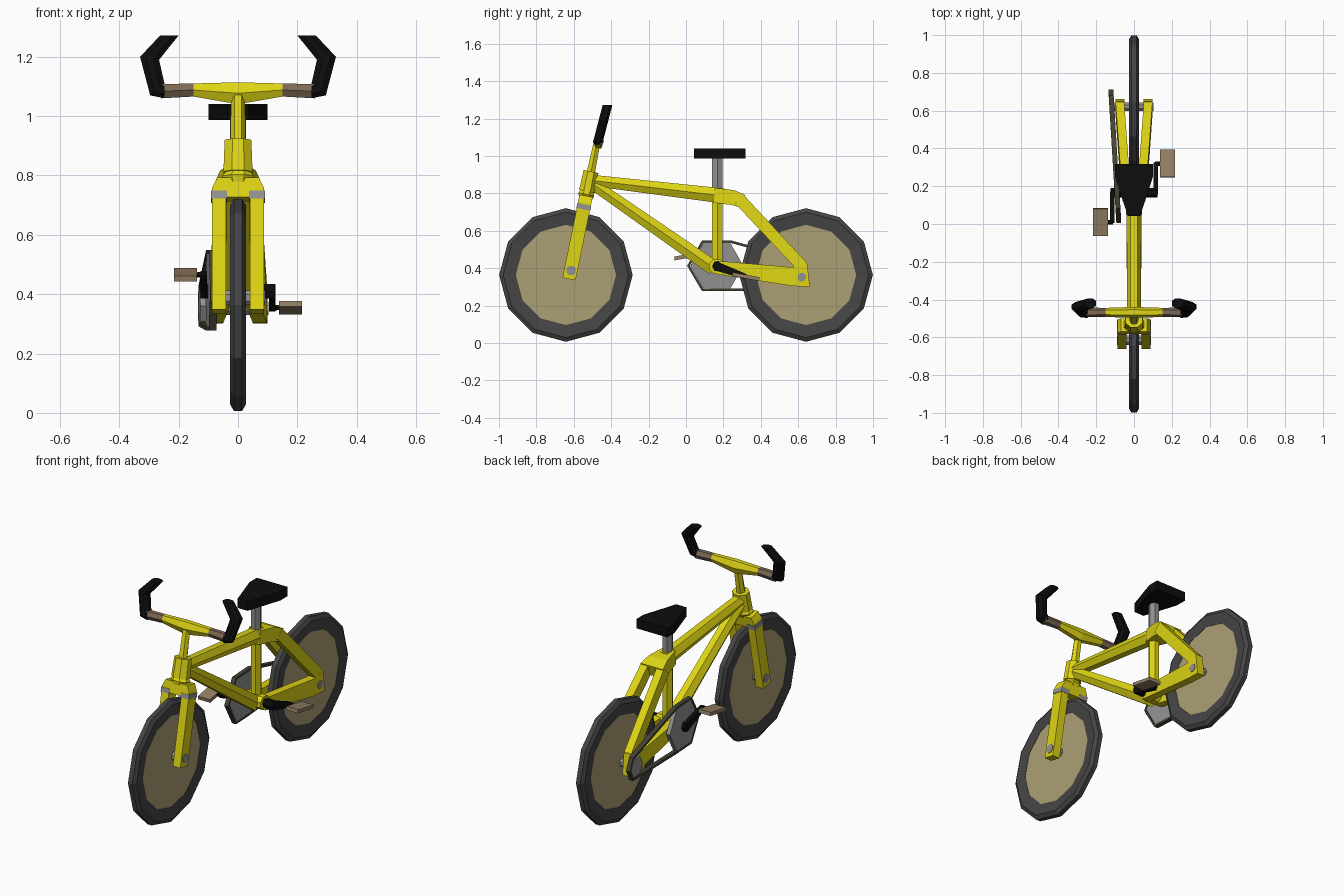
import bpy, bmesh, math
from mathutils import Vector as V

if "Cube" in bpy.data.objects:
    bpy.data.objects.remove(bpy.data.objects["Cube"])


def mat(name, r, g, b):
    m = bpy.data.materials.new(name)
    m.diffuse_color = (r, g, b, 1)
    m.use_nodes = True
    m.node_tree.nodes["Principled BSDF"].inputs["Base Color"].default_value = m.diffuse_color
    return m


YELLOW = mat("yellow paint", .74, .67, .007)
TIRE = mat("tyre grey", .06, .06, .06)
TAN = mat("wheel tan", .42, .35, .18)
GREY = mat("metal grey", .29, .29, .29)
BLACK = mat("black", .004, .004, .004)
BROWN = mat("bar brown", .21, .14, .09)
PEDAL = mat("pedal tan", .30, .22, .13)
CHAIN = mat("chain olive", .06, .055, .035)
X = V((1, 0, 0))


def skin(name, m, rings, closed=False, mirror=False):
    """Join a row of point rings into a surface; cap the ends if open."""
    bm = bmesh.new()
    rs = [[bm.verts.new(p) for p in r] for r in rings]
    n = len(rs[0])
    for i in range(len(rs) if closed else len(rs) - 1):
        a, b = rs[i], rs[(i + 1) % len(rs)]
        for k in range(n):
            bm.faces.new((a[k], a[(k + 1) % n], b[(k + 1) % n], b[k]))
    if not closed:
        bm.faces.new(rs[0])
        bm.faces.new(rs[-1])
    bmesh.ops.recalc_face_normals(bm, faces=bm.faces)
    me = bpy.data.meshes.new(name)
    bm.to_mesh(me)
    bm.free()
    me.materials.append(m)
    ob = bpy.data.objects.new(name, me)
    bpy.context.collection.objects.link(ob)
    if mirror:
        ob.modifiers.new("mirror", 'MIRROR').use_mirror_merge = False
    return ob


def tube(name, m, pts, n=6, closed=False, mirror=False):
    """Tube through (x, y, z, half width, half height)."""
    c = [V(p[:3]) for p in pts]
    rings, last = [], len(pts) - 1
    for i, p in enumerate(pts):
        if closed:
            t = (c[i] - c[i - 1]).normalized() + (c[(i + 1) % len(c)] - c[i]).normalized()
        else:
            t = c[min(i + 1, last)] - c[max(i - 1, 0)]
        t.normalize()
        u, v = (V((0, 1, 0)), V((0, 0, 1))) if abs(t.x) > .8 else (X, t.cross(X).normalized())
        ph = 0 if n == 6 else math.pi / n
        su = 1 if n == 6 else 1 / math.cos(ph)
        sv = 1 / math.sin(math.pi / 3) if n == 6 else su
        ring = []
        for k in range(n):
            a = ph + 2 * math.pi * k / n
            ring.append(c[i] + u * (p[3] * su * math.cos(a)) + v * (p[4] * sv * math.sin(a)))
        rings.append(ring)
    return skin(name, m, rings, closed, mirror)


def slab(name, m, pts, off, mirror=False):
    """Flat polygon thickened by off to either side."""
    off = V(off)
    return skin(name, m, [[V(p) - off for p in pts], [V(p) + off for p in pts]], False, mirror)


def gon(x, y, z, r, n, ph=0.0):
    return [(x, y + r * math.cos(ph + 2 * math.pi * k / n),
             z + r * math.sin(ph + 2 * math.pi * k / n)) for k in range(n)]


# wheels
WZ = .364
prof = [(.268, -.02), (.335, -.027), (.357, -.014), (.357, .014), (.335, .027), (.268, .02)]
for label, wy in (("front", -.642), ("rear", .642)):
    rings = []
    for k in range(12):
        a = 2 * math.pi * k / 12
        rings.append([V((x, wy + r * math.cos(a), WZ + r * math.sin(a))) for r, x in prof])
    skin(label + "_tyre", TIRE, rings, closed=True)
    slab(label + "_wheel_disc", TAN, gon(0, wy, WZ, .27, 12), (.018, 0, 0))


# steering axis
def sy(z):
    return -.548 + .205 * (z - .72)


def on_axis(z, hx, h):
    return (0, sy(z), z, hx, h)


tube("head_tube", YELLOW, [on_axis(.81, .049, .043), on_axis(.917, .045, .04)], n=8)
tube("fork_bearing", YELLOW, [on_axis(.77, .04, .035), on_axis(.795, .053, .043),
                              on_axis(.812, .04, .035)], n=8)
tube("stem", YELLOW, [on_axis(.91, .025, .022), on_axis(1.07, .024, .018)], n=6)

# fork: upside-down U, leaning with the steering axis
half = [(.04, .72), (.04, .342), (.088, .342), (.088, .75), (.07, .787)]
outline = half + [(-x, z) for x, z in reversed(half)]
slab("fork", YELLOW, [(x, sy(z), z) for x, z in outline], (0, .035, -.007))
tube("fork_band", GREY, [(.064, sy(.715), .715, .027, .038),
                         (.064, sy(.741), .741, .027, .038)], n=4, mirror=True)
slab("front_axle", GREY, gon(0, -.615, .388, .027, 8, math.pi / 8), (.091, 0, 0))

# handlebar and grips
HY = -.468
tube("handlebar", YELLOW, [(-.15, HY, 1.088, .024, .022), (0, HY, 1.077, .029, .037),
                           (.15, HY, 1.088, .024, .022)], n=6)
tube("handlebar_end", BROWN, [(.15, HY, 1.088, .024, .022), (.26, HY, 1.084, .026, .024)],
     n=6, mirror=True)
pairs = [((.247, 1.11), (.247, 1.06)), ((.249, 1.115), (.296, 1.07)),
         ((.266, 1.19), (.33, 1.2)), ((.2, 1.272), (.262, 1.272))]
rings = []
for (xi, zi), (xo, zo) in pairs:
    ring = []
    for f, d in ((0, -.012), (.3, -.026), (.7, -.026), (1, -.012),
                 (1, .012), (.7, .026), (.3, .026), (0, .012)):
        x, z = xi + (xo - xi) * f, zi + (zo - zi) * f
        ring.append(V((x, -.475 + .26 * (z - 1.06) + d, z)))
    rings.append(ring)
skin("grip", BLACK, rings, mirror=True)

# frame
tube("top_tube", YELLOW, [(0, -.49, .868, .036, .03), (0, .17, .79, .04, .04),
                          (0, .2, .786, .042, .04)])
tube("seat_cluster", YELLOW, [(0, .15, .79, .038, .04), (0, .25, .778, .06, .04),
                              (0, .305, .757, .072, .036)], n=4)
tube("down_tube", YELLOW, [(0, -.49, .845, .036, .031), (0, .15, .4, .042, .04)])
tube("seat_tube", YELLOW, [(0, .168, .39, .03, .028), (0, .168, .81, .03, .028)])
tube("bottom_bracket", YELLOW, [(-.06, .165, .41, .042, .038), (.06, .165, .41, .042, .038)], n=8)
tube("seat_stay", YELLOW, [(.05, .285, .77, .023, .032), (.075, .625, .405, .023, .032)],
     n=4, mirror=True)
tube("chain_stay", YELLOW, [(.045, .16, .405, .023, .035), (.073, .57, .355, .024, .05),
                            (.075, .655, .365, .024, .065)], n=4, mirror=True)
tube("rear_axle", GREY, [(-.118, .62, .352, .022, .022), (.102, .62, .352, .022, .022)], n=8)

# seat and post
tube("seat_post", GREY, [(0, .168, .8, .027, .028), (0, .168, 1.0, .027, .028)])
seat = [(.1, .317), (.1, .25), (.033, .043)]
seat = seat + [(-x, y) for x, y in reversed(seat)]
slab("seat", BLACK, [(x, y, 1.014) for x, y in seat], (0, 0, .027))


# drive side: the chain line slants outward to the rear
def cx(y):
    return -.08 - .06 * y


ring = gon(0, .165, .413, .142, 6)
slab("chainring", GREY, [(cx(y), y, z) for _, y, z in ring], (.012, 0, 0))
cog = gon(0, .64, .36, .06, 6)
slab("rear_sprocket", GREY, [(cx(y), y, z) for _, y, z in cog], (.012, 0, 0))
loop = [(.013, .413), (.089, .542), (.24, .542), (.675, .422), (.705, .36),
        (.675, .298), (.24, .284), (.089, .284)]
tube("chain", CHAIN, [(cx(y), y, z, .013, .007) for y, z in loop], n=4, closed=True)

# cranks and pedals, opposite each other
tube("crank_spindle", BLACK, [(-.125, .165, .41, .025, .025), (.125, .165, .41, .025, .025)])
for label, s in (("right", 1), ("left", -1)):
    py, pz = .165 + s * .155, .41 - s * .055
    tube(label + "_crank", BLACK, [(s * .115, .165, .41, .011, .024),
                                   (s * .115, py, pz, .011, .014)], n=4)
    tube(label + "_pedal_axle", BLACK, [(s * .11, py, pz, .012, .01), (s * .16, py, pz, .012, .008)])
    tube(label + "_pedal", PEDAL, [(s * .177, py - .072, pz + s * .013, .039, .01),
                                   (s * .177, py + .072, pz - s * .013, .039, .01)], n=4)
